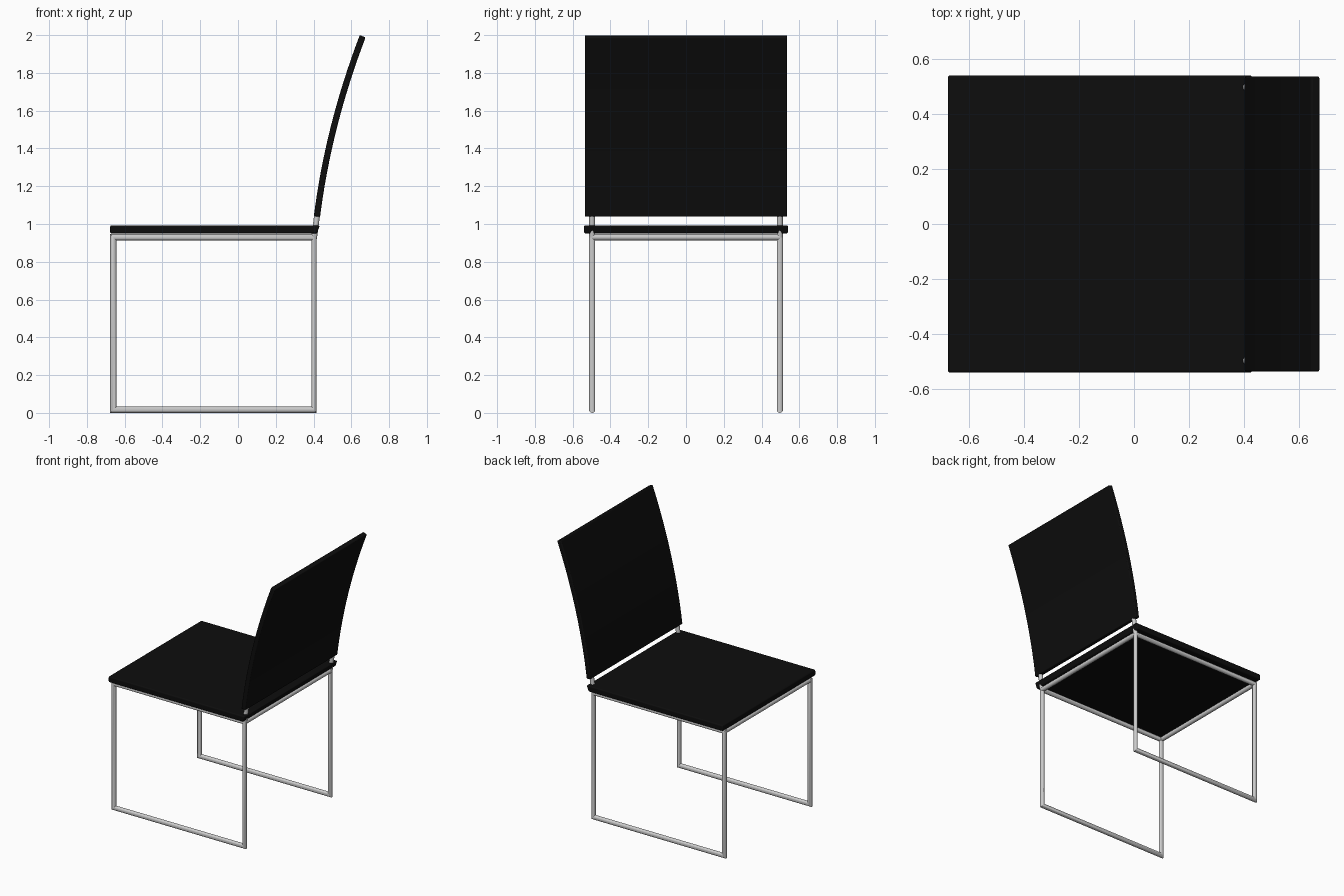
import bpy, bmesh, math
from mathutils import Vector

if "Cube" in bpy.data.objects:
    bpy.data.objects.remove(bpy.data.objects["Cube"])

black = bpy.data.materials.new("black_upholstery")
black.diffuse_color = (0.004, 0.004, 0.004, 1)
black.use_nodes = True
black.node_tree.nodes["Principled BSDF"].inputs["Base Color"].default_value = black.diffuse_color
SIDES = 16
R = 0.0165


def finish(name, bm, mat=None, bevel=0):
    bmesh.ops.recalc_face_normals(bm, faces=bm.faces)
    me = bpy.data.meshes.new(name)
    bm.to_mesh(me)
    bm.free()
    ob = bpy.data.objects.new(name, me)
    bpy.context.collection.objects.link(ob)
    if mat:
        me.materials.append(mat)
    if bevel:
        mod = ob.modifiers.new("soft_edges", 'BEVEL')
        mod.width, mod.segments = bevel, 3
        mod.limit_method, mod.angle_limit = 'ANGLE', math.radians(40)
    bpy.context.view_layer.objects.active = ob
    ob.select_set(True)
    bpy.ops.object.shade_smooth_by_angle(angle=math.radians(40))
    ob.select_set(False)
    return ob


def slab(name, profile, half, bevel):
    """Extrude an x-z outline across y."""
    bm = bmesh.new()
    face = bm.faces.new([bm.verts.new((x, -half, z)) for x, z in profile])
    new = bmesh.ops.extrude_face_region(bm, geom=[face])["geom"]
    bmesh.ops.translate(bm, vec=(0, 2 * half, 0),
                        verts=[v for v in new if isinstance(v, bmesh.types.BMVert)])
    return finish(name, bm, black, bevel)


def rod(name, a, b, rad=R):
    a, b = Vector(a), Vector(b)
    bm = bmesh.new()
    bmesh.ops.create_cone(bm, cap_ends=True, segments=SIDES, radius1=rad,
                          radius2=rad, depth=(b - a).length)
    rot = (b - a).to_track_quat('Z', 'Y').to_matrix()
    bmesh.ops.rotate(bm, verts=bm.verts, matrix=rot, cent=(0, 0, 0))
    bmesh.ops.translate(bm, verts=bm.verts, vec=(a + b) / 2)
    return finish(name, bm)


def side_loop(name, y):
    """Closed leg loop of round tube with mitred corners; slimmer rear leg."""
    xf, xb, zb, zt = -0.66, 0.403, R, 0.93
    corners = [(xf, zb, -1, -1, R), (xb, zb, 1, -1, 0.0135),
               (xb, zt, 1, 1, 0.0135), (xf, zt, -1, 1, R)]
    bm = bmesh.new()
    rings = []
    for x, z, sx, sz, rx in corners:
        angs = [2 * math.pi * i / SIDES for i in range(SIDES)]
        rings.append([bm.verts.new((x + sx * rx * math.cos(a), y + R * math.sin(a),
                                    z + sz * R * math.cos(a))) for a in angs])
    for k in range(4):
        p, q = rings[k], rings[(k + 1) % 4]
        for i in range(SIDES):
            j = (i + 1) % SIDES
            bm.faces.new((p[i], p[j], q[j], q[i]))
    return finish(name, bm)


# Seat cushion with slanted rear edge
slab("seat", [(-0.677, 0.95), (0.418, 0.95), (0.433, 0.993), (-0.677, 0.993)], 0.54, 0.008)

# Curved backrest: offset a smooth centre line to both sides
front, rear = [], []
N = 16
for i in range(N + 1):
    t = i / N
    x = 0.418 + 0.12 * t + 0.122 * t * t
    z = 1.04 + 0.954 * t
    n = Vector((0.954, -(0.12 + 0.244 * t))).normalized() * 0.0165
    front.append((x - n.x, z - n.y))
    rear.append((x + n.x, z + n.y))
slab("backrest", front + rear[::-1], 0.536, 0.006)

# Tubular frame
for label, y in (("left", -0.497), ("right", 0.497)):
    side_loop(label + "_leg_loop", y)
    rod(label + "_back_post", (0.403, y, 0.93), (0.422, y, 1.07), 0.0155)
rod("front_crossbar", (-0.66, -0.497, 0.93), (-0.66, 0.497, 0.93))
rod("rear_crossbar", (0.403, -0.497, 0.93), (0.403, 0.497, 0.93))
